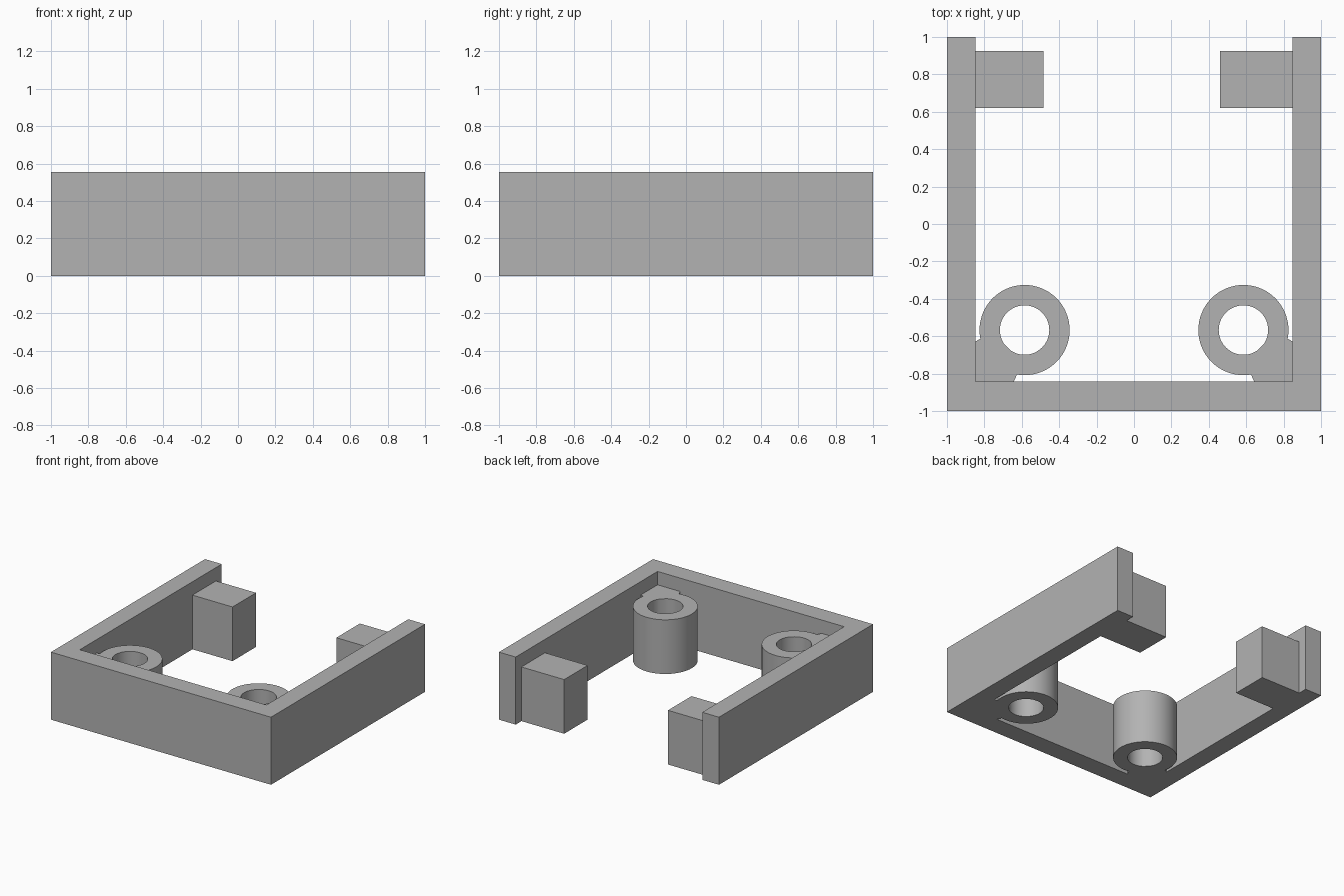
import bpy
import bmesh
import math

default = bpy.data.objects.get("Cube")
if default:
    bpy.data.objects.remove(default, do_unlink=True)

HEIGHT = 0.555      # outer walls
INNER = 0.445       # posts and blocks
WALL_X, WALL_Y = 0.848, -0.842

grey = bpy.data.materials.new("plain grey")
grey.use_nodes = True
colour = (0.45, 0.45, 0.45, 1)
grey.diffuse_color = colour
grey.node_tree.nodes["Principled BSDF"].inputs["Base Color"].default_value = colour


def prism(name, outline, bottom, top):
    """Extrude a flat outline upwards."""
    bm = bmesh.new()
    face = bm.faces.new([bm.verts.new((x, y, bottom)) for x, y in outline])
    moved = bmesh.ops.extrude_face_region(bm, geom=[face])["geom"]
    verts = [v for v in moved if isinstance(v, bmesh.types.BMVert)]
    bmesh.ops.translate(bm, verts=verts, vec=(0, 0, top - bottom))
    bmesh.ops.recalc_face_normals(bm, faces=bm.faces)
    mesh = bpy.data.meshes.new(name)
    bm.to_mesh(mesh)
    bm.free()
    mesh.materials.append(grey)
    obj = bpy.data.objects.new(name, mesh)
    bpy.context.collection.objects.link(obj)
    return obj


def circle(cx, cy, radius, sides=64):
    angles = [math.tau * i / sides for i in range(sides)]
    return [(cx + radius * math.cos(a), cy + radius * math.sin(a)) for a in angles]


def combine(obj, tool, operation):
    """Apply a boolean and discard the tool."""
    tool.hide_render = True
    mod = obj.modifiers.new(operation, "BOOLEAN")
    mod.operation = operation
    mod.solver = "EXACT"
    mod.object = tool
    bpy.context.view_layer.objects.active = obj
    bpy.ops.object.modifier_apply(modifier=mod.name)
    bpy.data.objects.remove(tool, do_unlink=True)


# Three-sided wall, open at the back
prism("outer_wall", [(-1, -1), (1, -1), (1, 1), (WALL_X, 1), (WALL_X, WALL_Y),
                     (-WALL_X, WALL_Y), (-WALL_X, 1), (-1, 1)], 0, HEIGHT)

# Rounded web that ties each post into its corner
WEB = [(WALL_X, WALL_Y), (0.642, WALL_Y), (0.626, -0.805), (0.645, -0.69),
       (0.70, -0.635), (0.823, -0.615), (WALL_X, -0.628)]

for side, sign, block_edge in (("left", 1, 0.46), ("right", -1, 0.484)):
    # Hollow screw post with its corner web
    cx, cy = sign * 0.585, -0.567
    post = prism(side + "_screw_post", circle(cx, cy, 0.241), 0, INNER)
    combine(post, prism("bore", circle(cx, cy, 0.132), -0.1, INNER + 0.1), "DIFFERENCE")
    combine(post, prism("web", [(sign * x, y) for x, y in WEB], 0, INNER), "UNION")
    bpy.ops.object.select_all(action="DESELECT")
    post.select_set(True)
    bpy.context.view_layer.objects.active = post
    bpy.ops.object.shade_smooth_by_angle(angle=math.radians(25))

    # Block on the inside of the side wall
    inner, outer = sign * block_edge, sign * WALL_X
    prism(side + "_block", [(inner, 0.62), (outer, 0.62), (outer, 0.925), (inner, 0.925)],
          0, INNER)
